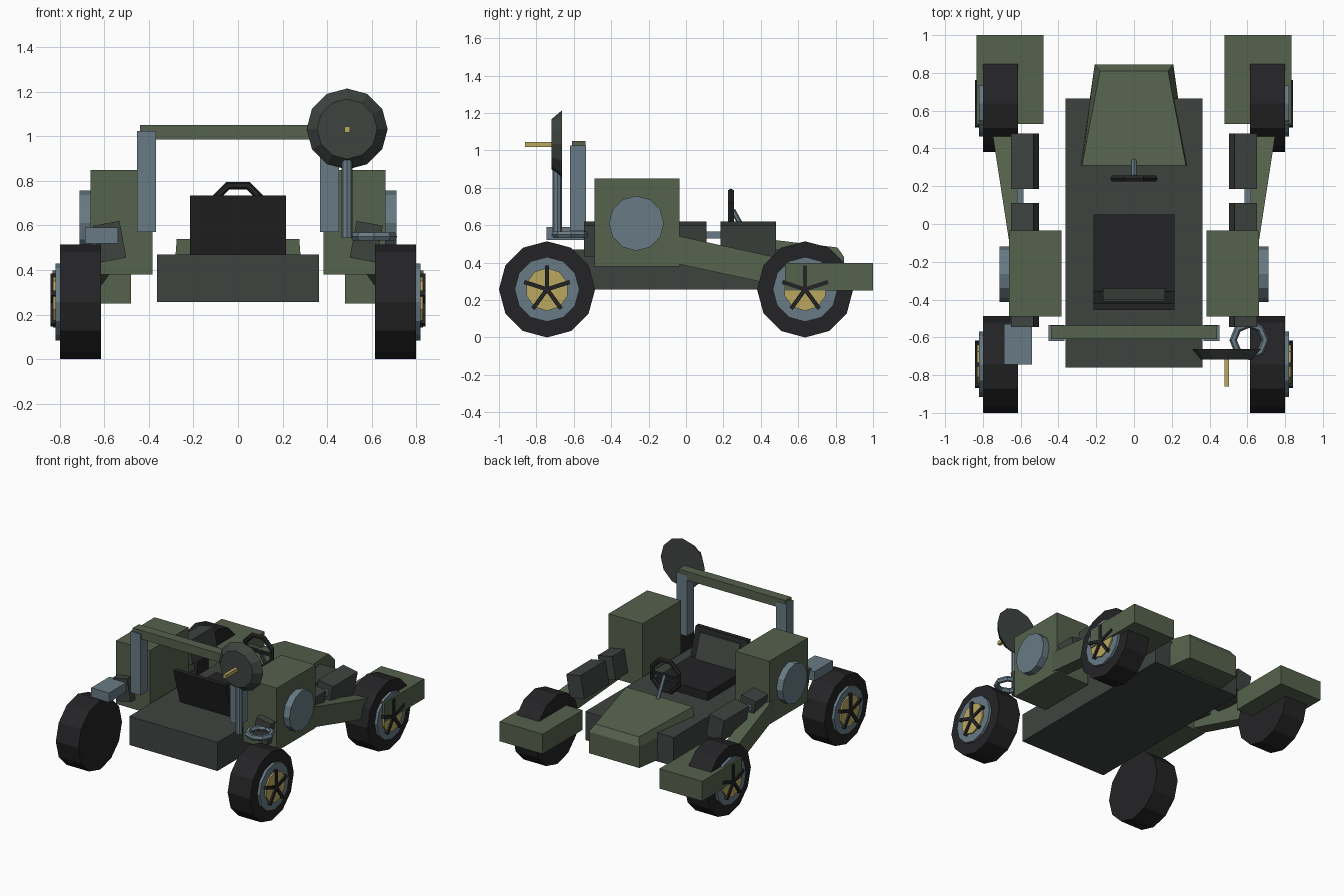
import bpy, math
from mathutils import Vector

if "Cube" in bpy.data.objects:
    bpy.data.objects.remove(bpy.data.objects["Cube"])


def mat(name, rgb):
    m = bpy.data.materials.new(name)
    lin = [((c / 255 + 0.055) / 1.055) ** 2.4 for c in rgb]
    m.diffuse_color = (*lin, 1)
    m.use_nodes = True
    m.node_tree.nodes["Principled BSDF"].inputs["Base Color"].default_value = m.diffuse_color
    return m


GREEN = mat("olive green", (86, 98, 77))
DARK = mat("dark grey green", (62, 68, 64))
BLACK = mat("rubber black", (36, 36, 38))
BLUE = mat("steel blue", (104, 123, 133))
GOLD = mat("brass yellow", (186, 167, 94))


def finish(ob, name, m):
    ob.name = name
    ob.data.materials.clear()
    ob.data.materials.append(m)
    return ob


def box(name, m, x, y, z, rot=(0, 0, 0)):
    """Box from (min, max) ranges, rotated about its centre."""
    bpy.ops.mesh.primitive_cube_add(size=1)
    ob = bpy.context.object
    ob.location = [(a + b) / 2 for a, b in (x, y, z)]
    ob.scale = [abs(b - a) for a, b in (x, y, z)]
    ob.rotation_euler = rot
    return finish(ob, name, m)


def rod(name, m, a, b, r, n=12, r2=None):
    """Cylinder or frustum from point a to point b."""
    a, b = Vector(a), Vector(b)
    bpy.ops.mesh.primitive_cone_add(vertices=n, radius1=r, radius2=r if r2 is None else r2,
                                    depth=(b - a).length, location=(a + b) / 2)
    ob = bpy.context.object
    ob.rotation_euler = (b - a).to_track_quat('Z', 'Y').to_euler()
    return finish(ob, name, m)


def loft(name, m, rings):
    """Solid through rings of equal point count, capped at both ends."""
    n = len(rings[0])
    verts = [p for ring in rings for p in ring]
    faces = [[k * n + i, k * n + (i + 1) % n, (k + 1) * n + (i + 1) % n, (k + 1) * n + i]
             for k in range(len(rings) - 1) for i in range(n)]
    faces += [list(range(n))[::-1], [len(verts) - n + i for i in range(n)]]
    me = bpy.data.meshes.new(name)
    me.from_pydata(verts, [], faces)
    ob = bpy.data.objects.new(name, me)
    bpy.context.collection.objects.link(ob)
    bpy.context.view_layer.objects.active = ob
    bpy.ops.object.select_all(action='DESELECT')
    ob.select_set(True)
    bpy.ops.object.mode_set(mode='EDIT')
    bpy.ops.mesh.select_all(action='SELECT')
    bpy.ops.mesh.normals_make_consistent(inside=False)
    bpy.ops.object.mode_set(mode='OBJECT')
    return finish(ob, name, m)


def ring(name, m, loc, major, minor, n, k, rot=(0, 0, 0)):
    bpy.ops.mesh.primitive_torus_add(major_radius=major, minor_radius=minor, major_segments=n,
                                     minor_segments=k, location=loc, rotation=rot)
    return finish(bpy.context.object, name, m)


# chassis and tapered hood
box("chassis", DARK, (-0.363, 0.363), (-0.76, 0.665), (0.257, 0.47))


def hood_ring(xb, xf, yf, zb, zf):
    return [(-xb, 0.31, zb), (xb, 0.31, zb), (xf, yf, zf), (-xf, yf, zf)]


loft("hood", GREEN, [hood_ring(0.285, 0.208, 0.845, 0.27, 0.27),
                     hood_ring(0.282, 0.208, 0.845, 0.45, 0.43),
                     hood_ring(0.275, 0.18, 0.81, 0.54, 0.481)])

# seat with reclined back and inset panel
box("seat_cushion", BLACK, (-0.215, 0.215), (-0.36, 0.05), (0.46, 0.53))


def slab(w, y0, y1, z0, z1, t):
    return [[(s * w, y, z) for s, y in ((-1, yy), (1, yy), (1, yy - t), (-1, yy - t))]
            for yy, z in ((y0, z0), (y1, z1))]


loft("seat_back", BLACK, slab(0.215, -0.34, -0.42, 0.47, 0.735, 0.035))
loft("seat_back_panel", DARK, slab(0.165, -0.341, -0.401, 0.53, 0.705, 0.009))

# steering
rod("steering_column", BLUE, (0, 0.25, 0.68), (0, 0.35, 0.5), 0.014, 6)
ring("steering_wheel", BLACK, (0, 0.24, 0.67), 0.118, 0.018, 8, 6, (math.pi / 2, 0, math.pi))
bpy.context.object.rotation_euler = (math.pi / 2, math.pi / 8, 0)
box("steering_spoke", BLACK, (-0.11, 0.11), (0.23, 0.25), (0.66, 0.68))

# mirrored parts
for s, side in ((-1, "left"), (1, "right")):
    def X(a, b):
        return (s * a, s * b)

    box(side + "_side_tank", GREEN, X(0.383, 0.662), (-0.49, -0.035), (0.38, 0.85))
    rod(side + "_tank_cap", BLUE, (s * 0.66, -0.265, 0.61), (s * 0.712, -0.265, 0.61), 0.147, 12)
    tilt = (0, s * math.radians(10.5), 0)
    box(side + "_engine_pod", DARK, X(0.516, 0.636), (-0.545, 0.11), (0.443, 0.611), tilt)
    box(side + "_rear_pod", DARK, X(0.516, 0.636), (0.185, 0.48), (0.443, 0.611), tilt)
    box(side + "_pod_link", BLUE, X(0.585, 0.62), (0.09, 0.2), (0.53, 0.567))

    # sloping arm out to the fender
    loft(side + "_arm", GREEN, [
        [(s * x0, y, z0), (s * x1, y, z0), (s * x1, y, z1), (s * x0, y, z1)]
        for x0, x1, y, z0, z1 in ((0.56, 0.66, -0.1, 0.405, 0.555),
                                  (0.66, 0.76, 0.55, 0.265, 0.414))])
    box(side + "_fender", GREEN, X(0.48, 0.834), (0.53, 1.0), (0.25, 0.397))
    box(side + "_roll_post", BLUE, X(0.368, 0.453), (-0.62, -0.535), (0.57, 1.025))

    # wheels
    for y, end in ((-0.743, "front"), (0.637, "rear")):
        n = side + "_" + end
        zc = 0.257
        for part, m, x0, x1, r, k in (("_tire", BLACK, 0.615, 0.80, 0.257, 12),
                                      ("_rim", BLUE, 0.79, 0.82, 0.173, 12),
                                      ("_hub", GOLD, 0.80, 0.831, 0.115, 10)):
            rod(n + part, m, (s * x0, y, zc), (s * x1, y, zc), r, k)
        for i in range(5):
            a = i * 2 * math.pi / 5
            ob = box(n + "_spoke", BLACK, X(0.815, 0.842), (-0.011, 0.011), (0, 0.128), (a, 0, 0))
            ob.location = (s * 0.8285, y - math.sin(a) * 0.064, zc + math.cos(a) * 0.064)

# roll bar, front box and ring
box("roll_bar", GREEN, (-0.44, 0.44), (-0.61, -0.538), (0.985, 1.05))
box("front_left_box", BLUE, (-0.687, -0.54), (-0.745, -0.53), (0.52, 0.59))
ring("front_right_ring", BLUE, (0.61, -0.615, 0.55), 0.085, 0.02, 8, 6)

# dish antenna
rod("dish_mast", BLUE, (0.49, -0.688, 0.545), (0.49, -0.688, 1.0), 0.025, 8)
rod("dish", DARK, (0.49, -0.662, 1.033), (0.49, -0.718, 1.033), 0.182, 12, 0.135)
box("dish_feed", GOLD, (0.478, 0.502), (-0.86, -0.71), (1.018, 1.044))
